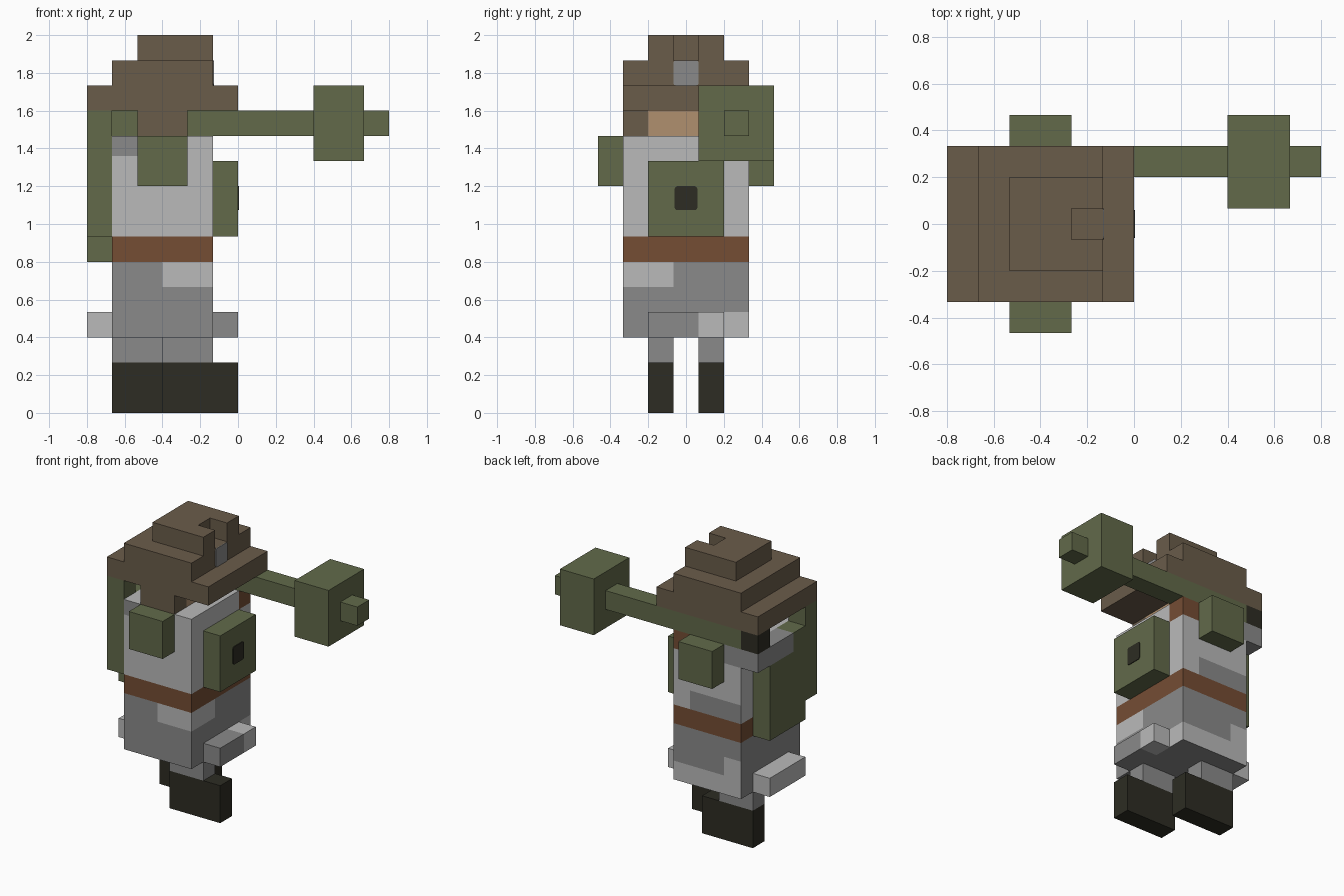
import bpy
import bmesh
from mathutils import Vector

cube = bpy.data.objects.get("Cube")
if cube:
    bpy.data.objects.remove(cube, do_unlink=True)

U = 2 / 15  # size of one block unit


def material(name, hex_colour):
    srgb = [int(hex_colour[i:i + 2], 16) / 255 for i in (0, 2, 4)]
    rgba = [c / 12.92 if c <= 0.04045 else ((c + 0.055) / 1.055) ** 2.4 for c in srgb] + [1]
    m = bpy.data.materials.new(name)
    m.use_nodes = True
    m.diffuse_color = rgba
    m.node_tree.nodes["Principled BSDF"].inputs["Base Color"].default_value = rgba
    return m


HAT = material("hat_brown", "6A5C4A")
OLIVE = material("olive_green", "626A4A")
LIGHT = material("light_grey", "BABABA")
MID = material("mid_grey", "8A8A8A")
LEATHER = material("belt_leather", "754D34")
BLACK = material("boot_black", "2D2C23")
SKIN = material("skin_tan", "B0906F")


def box(name, x, y, z, mats, cuts=(), rule=None, corner=0):
    """Box from (min, max) ranges in units; cuts are (axis, position) loops,
    rule picks a material index from face centre and normal."""
    bm = bmesh.new()
    bmesh.ops.create_cube(bm, size=1)
    for v in bm.verts:
        v.co = [r[0] + (c + 0.5) * (r[1] - r[0]) for c, r in zip(v.co, (x, y, z))]
    if corner:
        edges = [e for e in bm.edges if abs(e.verts[0].co.x - e.verts[1].co.x) > 1e-6]
        bmesh.ops.bevel(bm, geom=edges, offset=corner, segments=2, profile=0.5,
                        affect='EDGES')
    for axis, pos in cuts:
        normal, point = Vector((0, 0, 0)), Vector((0, 0, 0))
        normal[axis], point[axis] = 1, pos
        bmesh.ops.bisect_plane(bm, geom=bm.verts[:] + bm.edges[:] + bm.faces[:],
                               plane_co=point, plane_no=normal)
    bm.normal_update()
    if rule:
        for f in bm.faces:
            f.material_index = rule(f.calc_center_median(), f.normal)
    bmesh.ops.scale(bm, vec=(U, U, U), verts=bm.verts)
    mesh = bpy.data.meshes.new(name)
    bm.to_mesh(mesh)
    bm.free()
    for m in mats if isinstance(mats, list) else [mats]:
        mesh.materials.append(m)
    ob = bpy.data.objects.new(name, mesh)
    bpy.context.collection.objects.link(ob)
    return ob


# Body: light jacket, leather belt, grey trousers and camouflage patches
def body_rule(c, n):
    light, mid, leather = 0, 1, 2
    if 6 < c.z < 7 and abs(n.z) < 0.5:
        return leather
    if c.z < 6:
        if n.y < -0.5:
            patch = c.x > -3 and c.z > 5
        elif n.x > 0.5:
            patch = (c.y < -0.5 and c.z > 5) or (c.y > 0.5 and c.z < 4)
        elif n.y > 0.5:
            patch = c.z < 4 or (c.x < -4 and c.z < 5)
        else:
            patch = False
        return light if patch else mid
    if n.x > 0.5 and c.y > 1.5 and c.z > 10:
        return leather
    if n.y > 0.5:
        if c.x > -2 and c.z > 10:
            return leather
        if (c.x < -2 and c.z < 8) or (c.x < -4 and c.z > 10):
            return mid
    if n.y < -0.5 and c.x < -4 and c.z > 10.2:
        return mid
    return light


body_cuts = ([(0, p) for p in (-4, -3, -2)] + [(1, p) for p in (-0.5, 0.5, 1.5)]
             + [(2, p) for p in (4, 5, 6, 7, 8, 10, 10.2)])
box("body", (-5, -1), (-2.5, 2.5), (3, 11), [LIGHT, MID, LEATHER], body_cuts, body_rule)

# Legs and boots, one stepping forward
for side, y, back in (("right", (-1.5, -0.5), -3), ("left", (0.5, 1.5), -5)):
    box(side + "_leg", (back, back + 2), y, (2, 3), MID)
    box(side + "_boot", (back, back + 3), y, (0, 2), BLACK)

# Coat hem at front and back
box("front_hem", (-1, 0), (-1.5, 1.5), (3, 4), [LIGHT, MID], [(1, 0.5)],
    lambda c, n: 0 if c.y > 0.5 else 1)
box("back_hem", (-6, -5), (-1.5, 1.5), (3, 4), LIGHT)

# Head and hat
box("head", (-4, -2), (-1.5, 1.5), (11, 12), SKIN)
box("hat_flap", (-4, -2), (-2.5, -1.5), (11, 12), HAT)
box("hat_brim", (-6, 0), (-2.5, 2.5), (12, 13), HAT)
box("hat_middle", (-5, -1), (-2.5, 2.5), (13, 14), HAT)
box("hat_top", (-4, -2), (-1.5, 1.5), (14, 15), HAT)
for side, y in (("right", (-1.5, -0.5)), ("left", (0.5, 1.5))):
    box(side + "_hat_bump", (-2, -1), y, (14, 15), HAT)
box("hat_badge", (-1, -0.96), (-0.5, 0.5), (13, 14), MID, corner=0.1)

# Chest pack and side pouches
box("chest_pack", (-1, 0), (-1.5, 1.5), (7, 10), OLIVE)
box("chest_pack_button", (0, 0.04), (-0.45, 0.45), (8.05, 9), BLACK, corner=0.1)
for side, y in (("right", (-3.5, -2.5)), ("left", (2.5, 3.5))):
    box(side + "_pouch", (-4, -2), y, (9, 11), OLIVE)

# Stepped backpack and the shoulder guard beside it
for name, y, z in (("base", (-1.5, 1.5), (6, 7)), ("main", (-2.5, 1.5), (7, 10)),
                   ("shoulder", (-2.5, -0.5), (10, 11)), ("strap", (-2.5, -1.5), (11, 12))):
    box("backpack_" + name, (-6, -5), y, z, OLIVE)
box("shoulder_guard", (-6, -5), (-0.5, 2.5), (10, 11), MID)

# Shoulder-carried launcher
box("launcher_vent", (-6, -5), (1.5, 2.5), (11, 12), BLACK)
box("launcher_tube", (-5, 3), (1.5, 2.5), (11, 12), OLIVE)
box("launcher_warhead", (3, 5), (0.5, 3.5), (10, 13), OLIVE)
box("launcher_tip", (5, 6), (1.5, 2.5), (11, 12), OLIVE)
